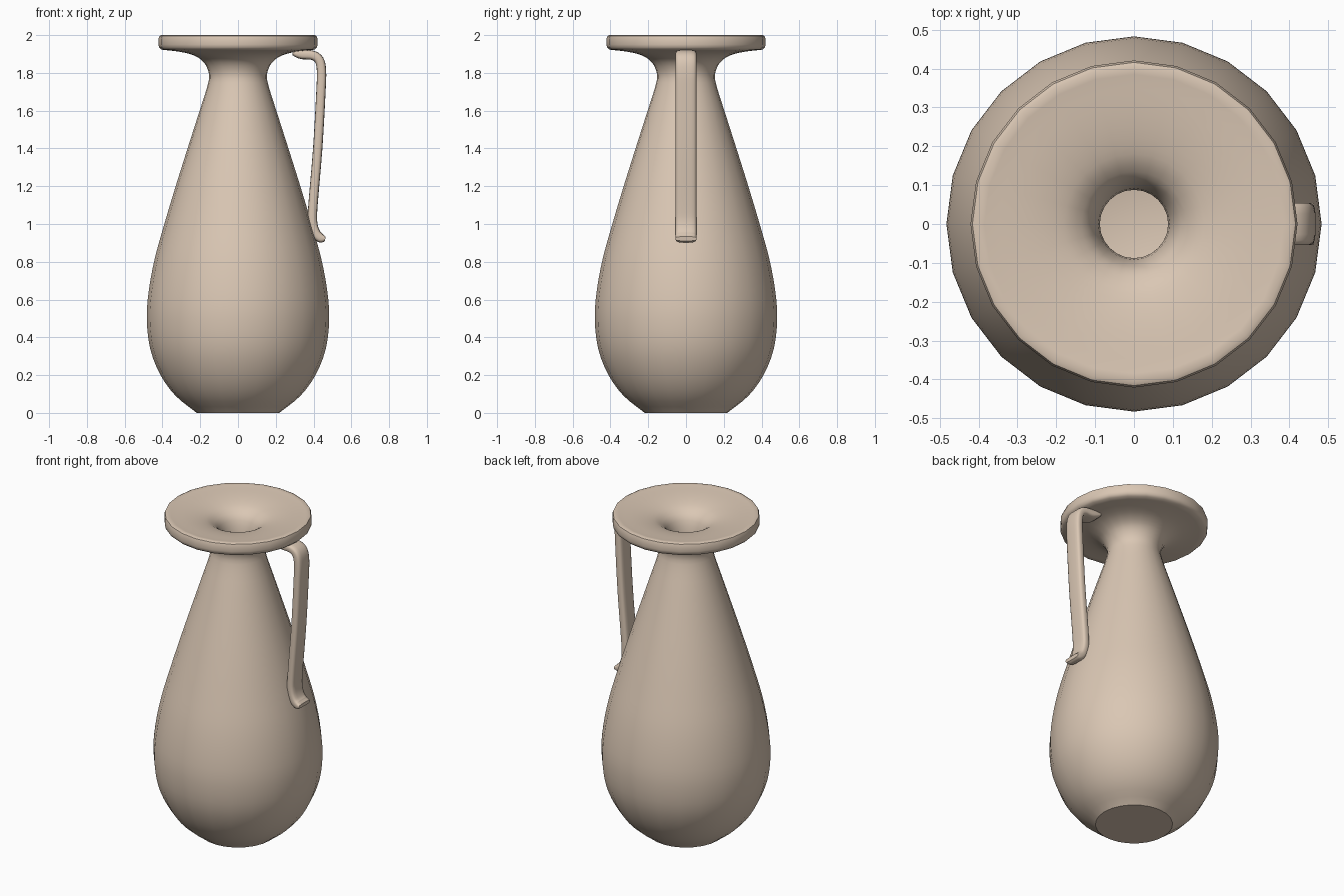
import bpy
import bmesh
import math
from mathutils import Vector, Matrix

default = bpy.data.objects.get("Cube")
if default:
    bpy.data.objects.remove(default, do_unlink=True)

clay = bpy.data.materials.new("tan clay")
clay.use_nodes = True
colour = (0.70, 0.57, 0.455, 1)
clay.diffuse_color = colour
clay.node_tree.nodes["Principled BSDF"].inputs["Base Color"].default_value = colour


def smooth_path(points, steps):
    """Catmull-Rom curve through 2D points."""
    pts = [Vector(p) for p in points]
    pts = [2 * pts[0] - pts[1]] + pts + [2 * pts[-1] - pts[-2]]
    out = []
    for a, b, c, d in zip(pts, pts[1:], pts[2:], pts[3:]):
        for i in range(steps):
            t = i / steps
            out.append(0.5 * (2 * b + (c - a) * t + (2 * a - 5 * b + 4 * c - d) * t * t
                              + (3 * b - a - 3 * c + d) * t ** 3))
    return out + [pts[-2]]


def finish(bm, name):
    bmesh.ops.recalc_face_normals(bm, faces=bm.faces)
    mesh = bpy.data.meshes.new(name)
    bm.to_mesh(mesh)
    bm.free()
    mesh.materials.append(clay)
    obj = bpy.data.objects.new(name, mesh)
    bpy.context.collection.objects.link(obj)
    bpy.ops.object.select_all(action="DESELECT")
    obj.select_set(True)
    bpy.context.view_layer.objects.active = obj
    bpy.ops.object.shade_smooth_by_angle(angle=math.radians(40))
    return obj


# Vessel: (radius, height) outlines, outside, lip, then dish and hollow inside
outside = smooth_path([(0.225, 0.005), (0.33, 0.09), (0.41, 0.2), (0.465, 0.34), (0.483, 0.5),
                       (0.472, 0.65), (0.44, 0.82), (0.39, 1.0), (0.33, 1.2), (0.267, 1.4),
                       (0.203, 1.6), (0.165, 1.72), (0.153, 1.79), (0.18, 1.855),
                       (0.235, 1.893), (0.31, 1.912), (0.405, 1.923)], 3)
lip = [Vector(p) for p in [(0.418, 1.935), (0.421, 1.95), (0.421, 1.98), (0.416, 1.995), (0.405, 2.0)]]
inside = smooth_path([(0.385, 1.997), (0.28, 1.985), (0.2, 1.968), (0.15, 1.945), (0.11, 1.9),
                      (0.088, 1.8), (0.105, 1.68), (0.2, 1.4), (0.32, 1.0), (0.41, 0.5),
                      (0.34, 0.2), (0.2, 0.07)], 3)
bottom = [Vector((0, 0)), Vector((0.22, 0))]
profile = bottom + outside + lip + inside + [Vector((0, 0.07))]

bm = bmesh.new()
verts = [bm.verts.new((r, 0, z)) for r, z in profile]
edges = [bm.edges.new(pair) for pair in zip(verts, verts[1:])]
bmesh.ops.spin(bm, geom=verts + edges, cent=(0, 0, 0), axis=(0, 0, 1),
               angle=math.tau, steps=24)
bmesh.ops.remove_doubles(bm, verts=bm.verts, dist=0.0005)
finish(bm, "vessel")

# Handle: rounded strap swept along an outline in the x-z plane
path = smooth_path([(0.29, 1.905), (0.34, 1.897), (0.395, 1.893), (0.43, 1.868), (0.442, 1.81),
                    (0.439, 1.7), (0.422, 1.4), (0.397, 1.1), (0.395, 1.01),
                    (0.41, 0.955), (0.435, 0.927), (0.462, 0.922)], 4)
bm = bmesh.new()
rings = []
sides = 16
for i, p in enumerate(path):
    tangent = (path[min(i + 1, len(path) - 1)] - path[max(i - 1, 0)]).normalized()
    normal = Vector((-tangent.y, tangent.x))
    end = min(i, len(path) - 1 - i)
    half = 0.025 * (0.45, 0.68, 0.84, 0.94, 1)[min(end, 4)]
    ring = []
    for k in range(sides):
        a = math.tau * (k + 0.5) / sides
        c, s = math.cos(a), math.sin(a)
        across = 0.055 * math.copysign(abs(c) ** 0.45, c)
        out = half * math.copysign(abs(s) ** 0.6, s)
        q = p + normal * out
        ring.append(bm.verts.new((q.x, across, q.y)))
    rings.append(ring)
for low, high in zip(rings, rings[1:]):
    for k in range(sides):
        j = (k + 1) % sides
        bm.faces.new((low[k], low[j], high[j], high[k]))
bm.faces.new(rings[0])
bm.faces.new(rings[-1])
finish(bm, "handle")
